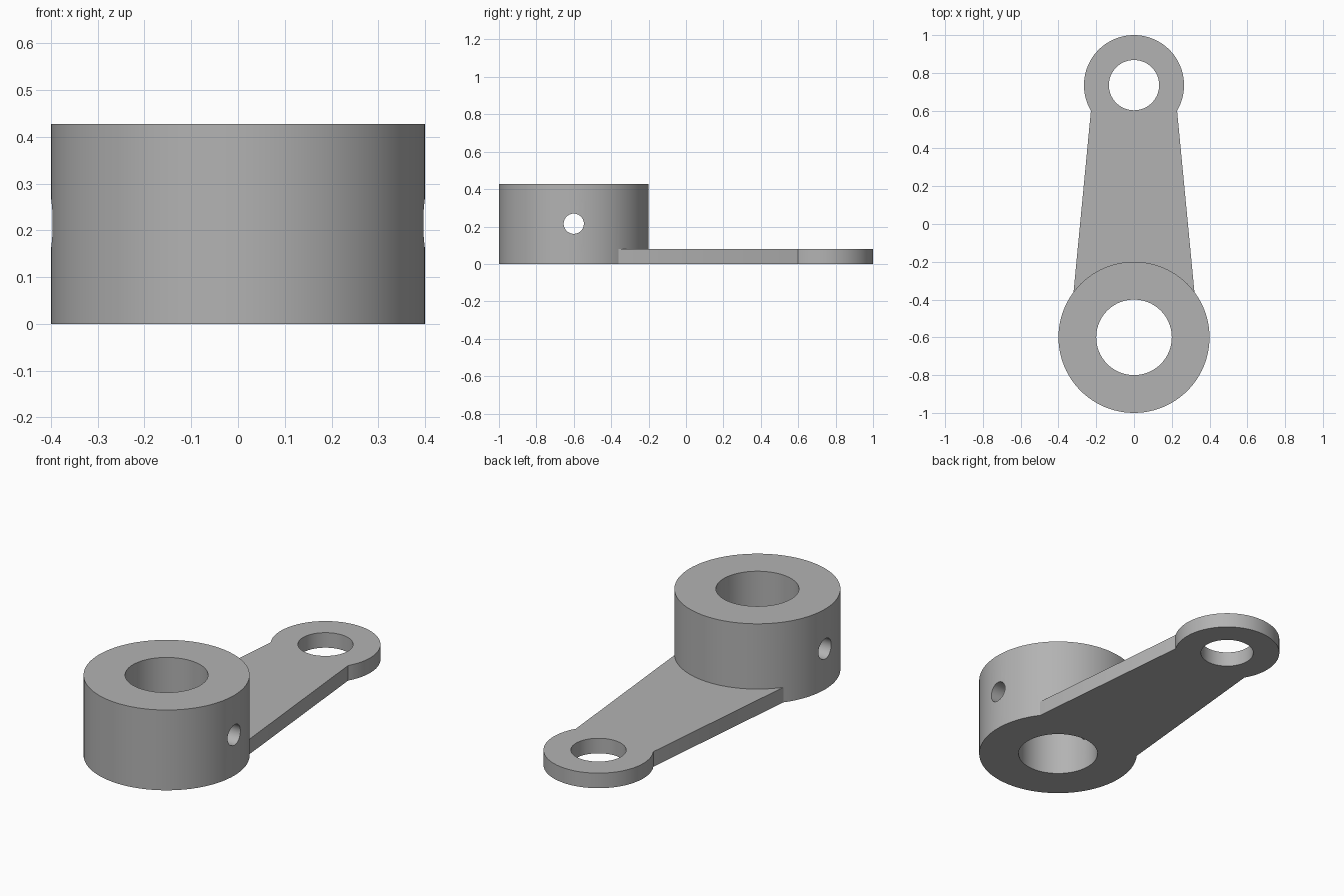
import bpy
import bmesh
import math
from mathutils import Matrix

cube = bpy.data.objects.get("Cube")
if cube:
    bpy.data.objects.remove(cube, do_unlink=True)

HUB_Y, HUB_R, BORE_R, HUB_H = -0.6, 0.4, 0.2, 0.427
EYE_Y, EYE_R, EYE_HOLE_R, PLATE_H = 0.735, 0.265, 0.133, 0.08
PIN_R, PIN_Z = 0.054, 0.215

steel = bpy.data.materials.new("grey steel")
steel.use_nodes = True
GREY = (0.45, 0.45, 0.45, 1)
steel.diffuse_color = GREY
steel.node_tree.nodes["Principled BSDF"].inputs["Base Color"].default_value = GREY


def add_object(name, bm):
    bmesh.ops.recalc_face_normals(bm, faces=bm.faces)
    mesh = bpy.data.meshes.new(name)
    bm.to_mesh(mesh)
    bm.free()
    mesh.materials.append(steel)
    obj = bpy.data.objects.new(name, mesh)
    bpy.context.collection.objects.link(obj)
    return obj


def cylinder(name, radius, depth, centre, along_x=False, segments=96):
    bm = bmesh.new()
    matrix = Matrix.Translation(centre)
    if along_x:
        matrix = matrix @ Matrix.Rotation(math.pi / 2, 4, "Y")
    bmesh.ops.create_cone(bm, cap_ends=True, segments=segments, radius1=radius,
                          radius2=radius, depth=depth, matrix=matrix)
    return add_object(name, bm)


def prism(name, outline, height):
    bm = bmesh.new()
    face = bm.faces.new([bm.verts.new((x, y, 0)) for x, y in outline])
    top = bmesh.ops.extrude_face_region(bm, geom=[face])["geom"]
    bmesh.ops.translate(bm, vec=(0, 0, height),
                        verts=[v for v in top if isinstance(v, bmesh.types.BMVert)])
    return add_object(name, bm)


def combine(target, other, operation):
    mod = target.modifiers.new(operation.lower(), "BOOLEAN")
    mod.operation, mod.solver, mod.object = operation, "EXACT", other
    bpy.context.view_layer.objects.active = target
    bpy.ops.object.modifier_apply(modifier=mod.name)
    bpy.data.objects.remove(other, do_unlink=True)


# Solid parts: tall hub, thin end eye and the tapered web between them
lever = cylinder("lever_arm", HUB_R, HUB_H, (0, HUB_Y, HUB_H / 2))
eye = cylinder("end_eye", EYE_R, PLATE_H, (0, EYE_Y, PLATE_H / 2))
right_side = [(0.343, HUB_Y), (0.228, 0.6), (0.15, EYE_Y)]
web = prism("tapered_web", right_side + [(-x, y) for x, y in reversed(right_side)], PLATE_H)
combine(lever, web, "UNION")
combine(lever, eye, "UNION")

# Holes: shaft bore, eye hole and the cross pin hole through both hub walls
combine(lever, cylinder("bore_cutter", BORE_R, 2, (0, HUB_Y, 0)), "DIFFERENCE")
combine(lever, cylinder("eye_cutter", EYE_HOLE_R, 2, (0, EYE_Y, 0)), "DIFFERENCE")
combine(lever, cylinder("pin_cutter", PIN_R, 2, (0, HUB_Y, PIN_Z), True, 48), "DIFFERENCE")

# Smooth round walls with crisp rims
bpy.ops.object.select_all(action="DESELECT")
lever.select_set(True)
bpy.context.view_layer.objects.active = lever
bpy.ops.object.shade_smooth_by_angle(angle=math.radians(30))
